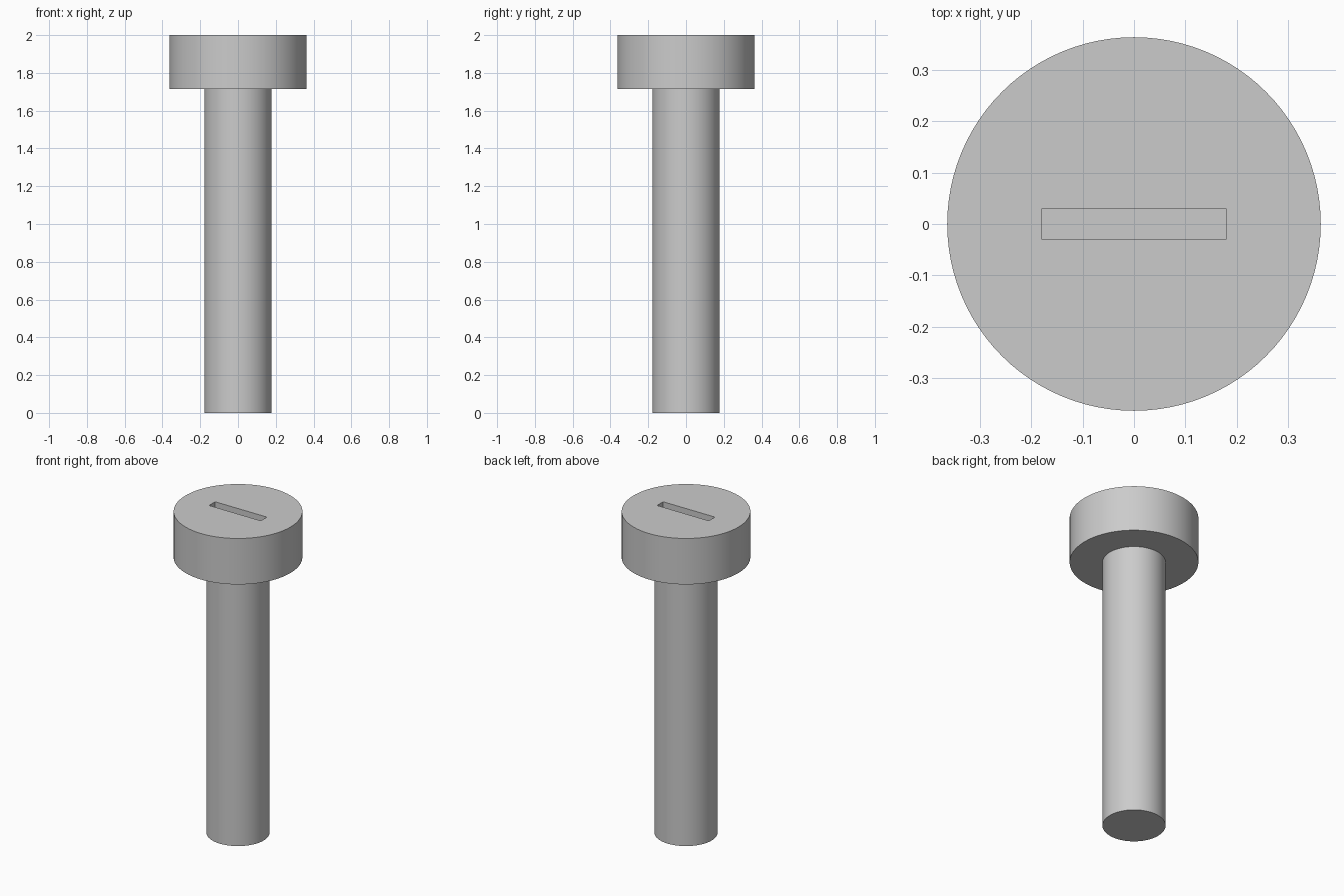
import bpy
import bmesh
import math
from mathutils import Matrix

cube = bpy.data.objects.get("Cube")
if cube:
    bpy.data.objects.remove(cube, do_unlink=True)

HEIGHT = 2.0
HEAD_BASE = 1.714
HEAD_RADIUS = 0.363
SHAFT_RADIUS = 0.178
SLOT_LENGTH, SLOT_WIDTH, SLOT_DEPTH = 0.357, 0.06, 0.11
SIDES = 96

steel = bpy.data.materials.new("grey_steel")
steel.use_nodes = True
grey = (0.6, 0.6, 0.6, 1)
steel.diffuse_color = grey
steel.node_tree.nodes["Principled BSDF"].inputs["Base Color"].default_value = grey


def make_object(name, bm):
    mesh = bpy.data.meshes.new(name)
    bmesh.ops.recalc_face_normals(bm, faces=bm.faces)
    bm.to_mesh(mesh)
    bm.free()
    mesh.materials.append(steel)
    obj = bpy.data.objects.new(name, mesh)
    bpy.context.collection.objects.link(obj)
    return obj


# Shaft and head as one turned solid
bm = bmesh.new()
rings = []
for radius, z in ((SHAFT_RADIUS, 0), (SHAFT_RADIUS, HEAD_BASE),
                  (HEAD_RADIUS, HEAD_BASE), (HEAD_RADIUS, HEIGHT)):
    rings.append([bm.verts.new((radius * math.cos(math.tau * i / SIDES),
                                radius * math.sin(math.tau * i / SIDES), z))
                  for i in range(SIDES)])
for low, high in zip(rings, rings[1:]):
    for i in range(SIDES):
        j = (i + 1) % SIDES
        bm.faces.new((low[i], low[j], high[j], high[i]))
bm.faces.new(rings[0])
bm.faces.new(rings[-1])
screw = make_object("screw_head_and_shaft", bm)

# Driver slot cut into the top of the head
bm = bmesh.new()
bmesh.ops.create_cube(bm, size=1, matrix=Matrix.Translation((0, 0, HEIGHT))
                      @ Matrix.Diagonal((SLOT_LENGTH, SLOT_WIDTH, 2 * SLOT_DEPTH, 1)))
cutter = make_object("slot_cutter", bm)
cutter.hide_render = True

cut = screw.modifiers.new("slot", 'BOOLEAN')
cut.operation = 'DIFFERENCE'
cut.solver = 'EXACT'
cut.object = cutter

bpy.ops.object.select_all(action='DESELECT')
screw.select_set(True)
bpy.context.view_layer.objects.active = screw
bpy.ops.object.modifier_apply(modifier=cut.name)
bpy.data.objects.remove(cutter, do_unlink=True)

# Round sides, crisp rims
bpy.ops.object.shade_smooth_by_angle(angle=math.radians(30))
